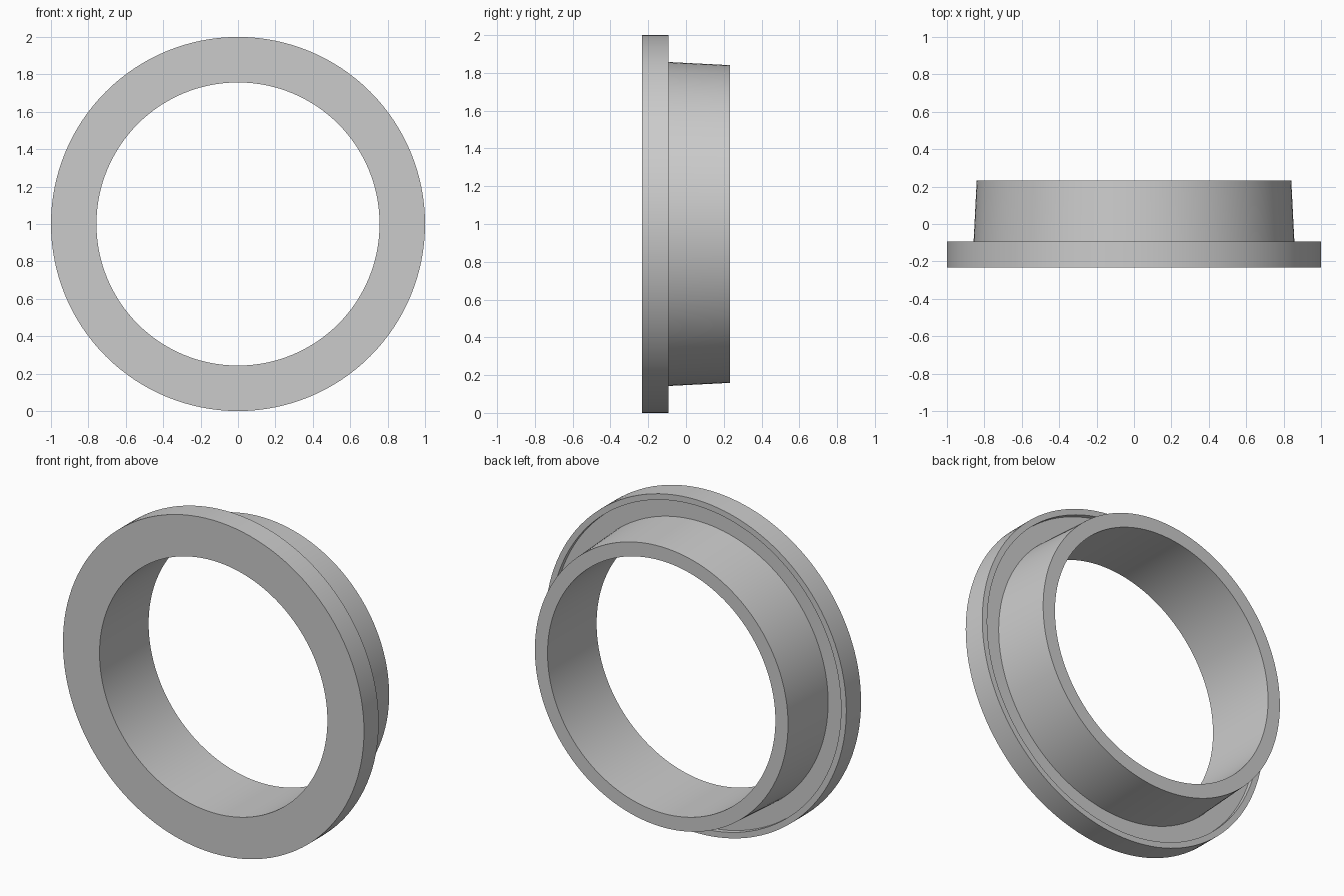
import bpy, bmesh, math

cube = bpy.data.objects.get("Cube")
if cube:
    bpy.data.objects.remove(cube, do_unlink=True)

SEGMENTS = 128

# Single plain grey
grey = bpy.data.materials.new("plain grey")
grey.use_nodes = True
colour = (0.6, 0.6, 0.6, 1)
grey.diffuse_color = colour
grey.node_tree.nodes["Principled BSDF"].inputs["Base Color"].default_value = colour

# Closed cross-section of the flanged ring: (radius, y)
profile = [
    (0.757, -0.233),   # bore, front
    (1.0, -0.233),     # flange front edge
    (1.0, -0.093),     # flange back edge
    (0.965, -0.093),   # narrow raised rim
    (0.965, -0.122),   # recess floor
    (0.859, -0.122),   # foot of tapered sleeve
    (0.841, 0.233),    # sleeve end
    (0.757, 0.233),    # bore, back
]


def lathe(name, section, material):
    """Turn a closed section about the y axis."""
    bm = bmesh.new()
    rings = []
    for i in range(SEGMENTS):
        a = math.tau * i / SEGMENTS
        rings.append([bm.verts.new((r * math.cos(a), y, 1 + r * math.sin(a)))
                      for r, y in section])
    count = len(section)
    for i, ring in enumerate(rings):
        following = rings[(i + 1) % SEGMENTS]
        for j in range(count):
            k = (j + 1) % count
            bm.faces.new((ring[j], ring[k], following[k], following[j]))
    bmesh.ops.recalc_face_normals(bm, faces=bm.faces)
    mesh = bpy.data.meshes.new(name)
    bm.to_mesh(mesh)
    bm.free()
    mesh.materials.append(material)
    obj = bpy.data.objects.new(name, mesh)
    bpy.context.collection.objects.link(obj)
    return obj


# Flange and sleeve in one turned piece
ring = lathe("flanged_ring", profile, grey)
bpy.ops.object.select_all(action="DESELECT")
ring.select_set(True)
bpy.context.view_layer.objects.active = ring
bpy.ops.object.shade_smooth_by_angle(angle=math.radians(30))
